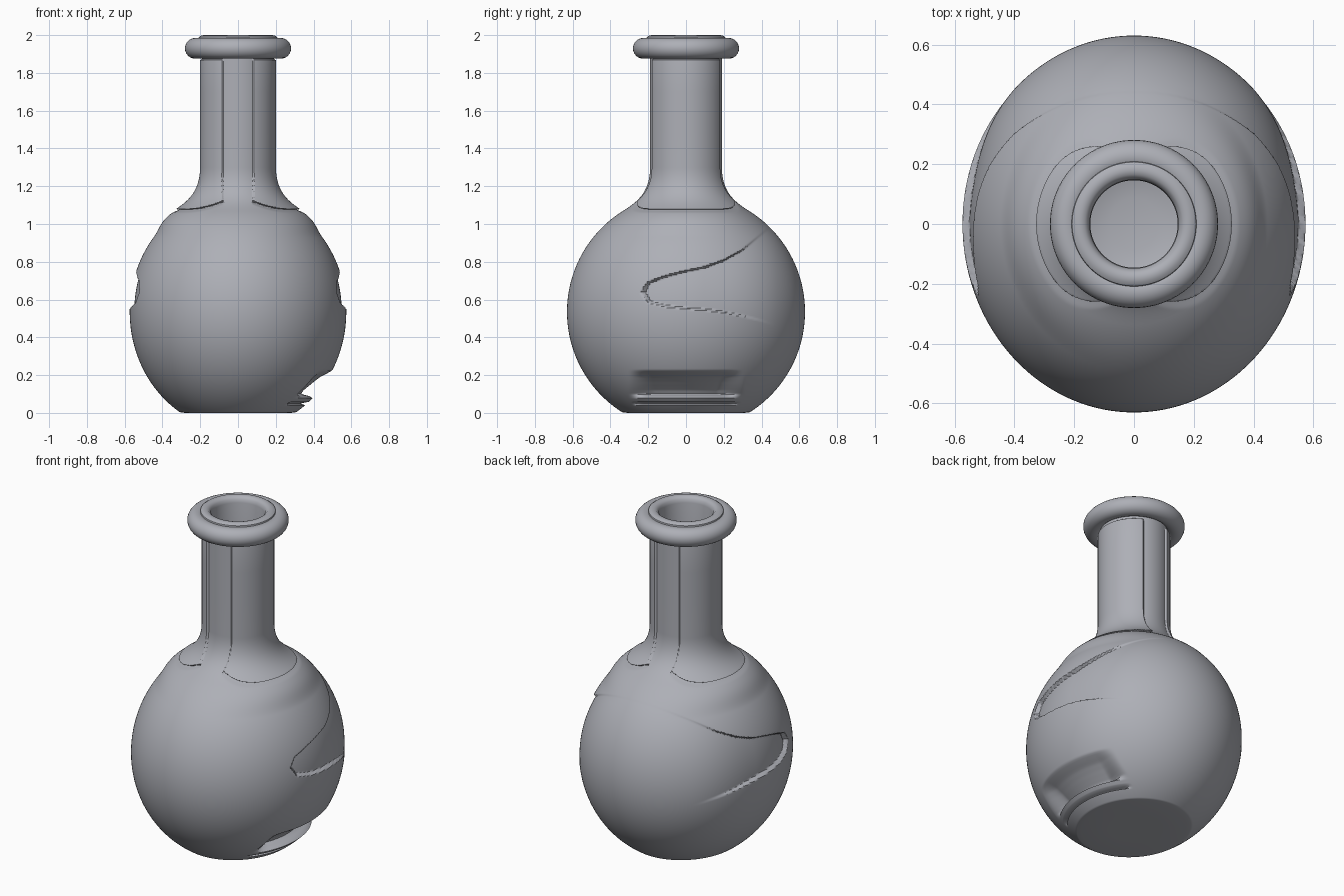
import bpy, math

if "Cube" in bpy.data.objects:
    bpy.data.objects.remove(bpy.data.objects["Cube"])

SEG = 400
CZ, R = 0.535, 0.63          # body sphere centre height and radius

glass = bpy.data.materials.new("blue_grey")
glass.diffuse_color = (0.42, 0.43, 0.47, 1)
glass.use_nodes = True
glass.node_tree.nodes["Principled BSDF"].inputs["Base Color"].default_value = glass.diffuse_color


def smooth(a, b, v):
    t = max(0.0, min(1.0, (v - a) / (b - a)))
    return t * t * (3 - 2 * t)


def interp(pts, v):
    for (a, fa), (b, fb) in zip(pts, pts[1:]):
        if v <= b:
            return fa + (fb - fa) * max(0.0, (v - a) / (b - a))
    return pts[-1][1]


def bezier(p, n):
    out = []
    for i in range(1, n + 1):
        t = i / n
        k = ((1 - t) ** 3, 3 * t * (1 - t) ** 2, 3 * t * t * (1 - t), t ** 3)
        out.append(tuple(sum(w * q[c] for w, q in zip(k, p)) for c in (0, 1)))
    return out


# Edges of the shallow side recess, as height against y
UPPER = [(-0.235, 0.64), (-0.2, 0.695), (-0.1, 0.73), (0, 0.755), (0.1, 0.775),
         (0.2, 0.81), (0.3, 0.865), (0.4, 0.95), (0.5, 1.04)]
LOWER = [(-0.235, 0.64), (-0.2, 0.585), (-0.1, 0.56), (0, 0.55), (0.1, 0.543),
         (0.2, 0.53), (0.3, 0.51), (0.4, 0.485), (0.5, 0.45)]
# Depth of the scoop near the base, against height
SCOOP = [(0.078, 0), (0.09, 0.03), (0.1, 0.082), (0.12, 0.084), (0.14, 0.075),
         (0.165, 0.062), (0.19, 0.045), (0.21, 0.018), (0.225, 0)]


def detail(r, z, a):
    """Radius and height of an outer point after flattening, recesses and raised patches."""
    c, s = math.cos(a), math.sin(a)
    flat = 1 - 0.09 * (1 - smooth(0.93, 1.07, z))
    x, y = r * c * flat, r * s
    d = 0.0
    if 0.4 < z < 1.06 and -0.26 < y < 0.5:
        inside = min(interp(UPPER, y) - z, z - interp(LOWER, y), y + 0.237)
        d -= 0.024 * smooth(-0.001, 0.009, inside) * (1 - smooth(0.1, 0.48, y))
    if x > 0 and 0.03 < z < 0.23:
        d -= interp(SCOOP, z) * (1 - smooth(0.2, 0.31, abs(y)))
        slit = max(0.0, 1 - abs(z - 0.05) / 0.009)
        d -= 0.035 * slit * (1 - smooth(0.24, 0.29, abs(y)))
    if z > 1.03:
        # raised patch on each side of the neck, with a ledge below it
        foot = 1.078 + 0.035 * (max(0.0, 0.28 - abs(x)) / 0.18) ** 2
        side = smooth(0.076, 0.082, abs(x))
        d += 0.011 * side * smooth(foot - 0.003, foot + 0.003, z) * (1 - smooth(1.865, 1.875, z))
        if z < foot:
            d -= 0.012 * side * smooth(foot - 0.02, foot - 0.003, z)
    rr = math.hypot(x, y)
    k = (rr + d) / rr
    return x * k, y * k, z


# Outer profile: base, round body, flare, neck, lip
a0 = math.asin(-CZ / R)
outer = [(0.15, 0), (0.31, 0)]
for i in range(181):
    t = a0 + (-2 * a0) * i / 180
    outer.append((R * math.cos(t), max(0.003, CZ + R * math.sin(t))))
outer += bezier([outer[-1], (0.27, 1.11), (0.19, 1.16), (0.19, 1.3)], 40)
outer += [(0.19, z) for z in (1.5, 1.7, 1.86, 1.867, 1.873, 1.88, 1.96)]
lip = [(0.21, 1.975), (0.207, 1.99), (0.195, 1.998), (0.18, 2.0), (0.165, 1.997), (0.153, 1.985)]
# Hollow inside
inner = [(0.148, 1.965), (0.146, 1.6), (0.146, 1.25)]
inner += bezier([(0.146, 1.25), (0.146, 1.1), (0.2, 1.03), (0.28, 0.98)], 8)
for i in range(1, 24):
    t = 1.0 - 2.4 * i / 23
    inner.append((0.52 * math.cos(t), 0.54 + 0.44 * math.sin(t) / math.sin(1.4)))

verts, faces = [], []
rows = [(r, z, True) for r, z in outer] + [(r, z, False) for r, z in lip + inner]
for r, z, is_outer in rows:
    for i in range(SEG):
        a = 2 * math.pi * i / SEG
        if is_outer and z > 0:
            verts.append(detail(r, z, a))
        else:
            sx = 0.9 if (z < 0.98 or r > 0.21) else 1.0
            verts.append((r * math.cos(a) * sx, r * math.sin(a), z))
for j in range(len(rows) - 1):
    for i in range(SEG):
        k = (i + 1) % SEG
        faces.append((j * SEG + i, j * SEG + k, (j + 1) * SEG + k, (j + 1) * SEG + i))
faces.append(tuple(reversed(range(SEG))))
last = (len(rows) - 1) * SEG
faces.append(tuple(last + i for i in range(SEG)))

mesh = bpy.data.meshes.new("flask")
mesh.from_pydata(verts, [], faces)
mesh.update()
flask = bpy.data.objects.new("flask", mesh)
bpy.context.collection.objects.link(flask)

# Rounded ring around the mouth
bpy.ops.mesh.primitive_torus_add(major_radius=0.226, minor_radius=0.055, major_segments=96,
                                 minor_segments=24, location=(0, 0, 1.93))
ring = bpy.context.object
ring.name = "rim_ring"

for ob in (flask, ring):
    ob.data.materials.append(glass)
    bpy.ops.object.select_all(action='DESELECT')
    ob.select_set(True)
    bpy.context.view_layer.objects.active = ob
    bpy.ops.object.shade_smooth_by_angle(angle=math.radians(40))
